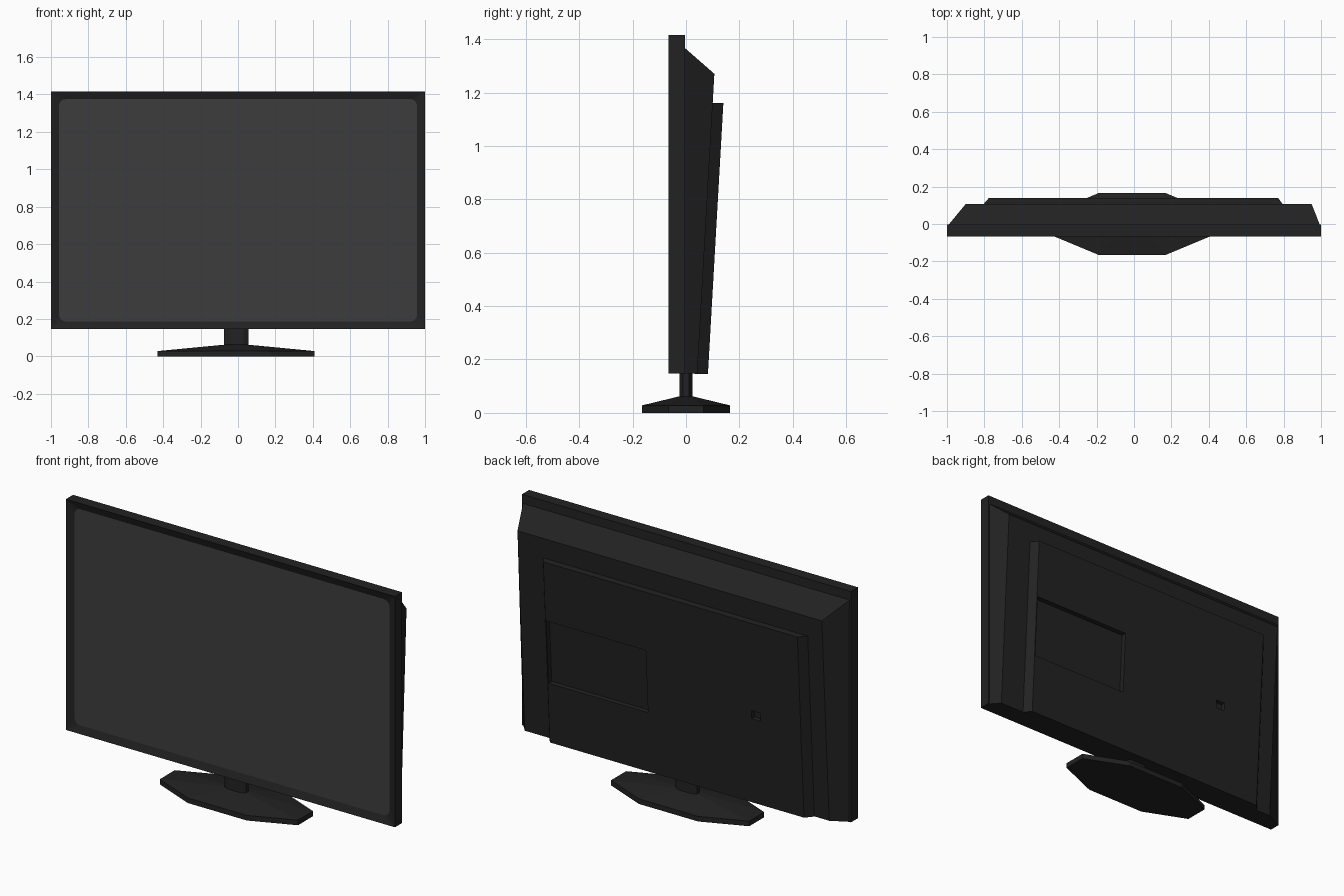
import bpy, bmesh, math

if "Cube" in bpy.data.objects:
    bpy.data.objects.remove(bpy.data.objects["Cube"])


def material(name, v):
    m = bpy.data.materials.new(name)
    m.diffuse_color = (v, v, v, 1)
    m.use_nodes = True
    m.node_tree.nodes["Principled BSDF"].inputs["Base Color"].default_value = m.diffuse_color
    return m


BLACK = material("black plastic", 0.016)
GREY = material("screen grey", 0.046)


def make(name, bm, *mats):
    bmesh.ops.recalc_face_normals(bm, faces=bm.faces)
    me = bpy.data.meshes.new(name)
    bm.to_mesh(me)
    bm.free()
    ob = bpy.data.objects.new(name, me)
    bpy.context.collection.objects.link(ob)
    for m in mats:
        me.materials.append(m)
    return ob


def loft(name, rings, mat):
    """Skin a stack of equal-length rings and cap both ends."""
    bm = bmesh.new()
    loops = [[bm.verts.new(p) for p in r] for r in rings]
    n = len(loops[0])
    for a, b in zip(loops, loops[1:]):
        for i in range(n):
            j = (i + 1) % n
            bm.faces.new((a[i], a[j], b[j], b[i]))
    bm.faces.new(loops[0])
    bm.faces.new(loops[-1])
    return make(name, bm, mat)


def rect(x0, x1, z0, z1, y):
    return [(x0, y, z0), (x1, y, z0), (x1, y, z1), (x0, y, z1)]


def back_rect(x0, x1, z0, z1, off):
    """Rectangle on the sloping back plane, shifted by off along y."""
    return [(x, 0.14 - 0.057 * (1.16 - z) + off, z)
            for x, _, z in rect(x0, x1, z0, z1, 0)]


def octagon(hx, hy, cx, cy, z):
    pts = [(hx, cy), (cx, hy), (-cx, hy), (-hx, cy),
           (-hx, -cy), (-cx, -hy), (cx, -hy), (hx, -cy)]
    return [(x - 0.01, y, z) for x, y in pts]


# Front frame: box whose front slopes in to a round-cornered screen
bm = bmesh.new()
outer = [bm.verts.new(p) for p in rect(-1, 1, 0.147, 1.415, -0.066)]
back = [bm.verts.new(p) for p in rect(-1, 1, 0.147, 1.415, -0.004)]
R, STEPS = 0.035, 4
corners = []
for k, (cx, _, cz) in enumerate(rect(-0.957 + R, 0.957 - R, 0.187 + R, 1.375 - R, 0)):
    arc = []
    for s in range(STEPS + 1):
        a = math.pi * (1 + k / 2 + s / STEPS / 2)
        arc.append(bm.verts.new((cx + R * math.cos(a), -0.052, cz + R * math.sin(a))))
    corners.append(arc)
for k in range(4):
    n = (k + 1) % 4
    for a, b in zip(corners[k], corners[k][1:]):
        bm.faces.new((outer[k], a, b))
    bm.faces.new((outer[k], outer[n], corners[n][0], corners[k][-1]))
    bm.faces.new((outer[k], outer[n], back[n], back[k]))
bm.faces.new(back)
bm.faces.new([v for arc in corners for v in arc]).material_index = 1
make("screen_frame", bm, BLACK, GREY)

# Tapered rear shell
loft("rear_shell", [rect(-0.995, 0.995, 0.147, 1.37, -0.008),
                    back_rect(-0.9, 0.95, 0.147, 1.27, -0.04)], BLACK)

# Raised rear panel with bevelled sides
panel = loft("rear_panel", [back_rect(-0.81, 0.80, 0.146, 1.16, -0.05),
                            back_rect(-0.81, 0.80, 0.146, 1.16, -0.04),
                            back_rect(-0.775, 0.77, 0.146, 1.16, 0)], BLACK)

# Recesses cut in the rear panel
for name, box, depth in (("connector_recess", (0.16, 0.765, 0.48, 0.83), 0.028),
                         ("socket_recess", (-0.53, -0.475, 0.62, 0.665), 0.025)):
    cutter = loft(name + "_cutter", [back_rect(*box, -depth), back_rect(*box, 0.05)], BLACK)
    cutter.hide_render = True
    cutter.hide_viewport = True
    mod = panel.modifiers.new(name, 'BOOLEAN')
    mod.operation = 'DIFFERENCE'
    mod.solver = 'EXACT'
    mod.object = cutter

# Stand
loft("stand_base", [octagon(0.42, 0.165, 0.18, 0.065, 0),
                    octagon(0.42, 0.165, 0.18, 0.065, 0.028),
                    octagon(0.065, 0.025, 0.04, 0.011, 0.062)], BLACK)
loft("stand_neck", [octagon(0.065, 0.025, 0.04, 0.011, 0.05),
                    octagon(0.065, 0.025, 0.04, 0.011, 0.16)], BLACK)
